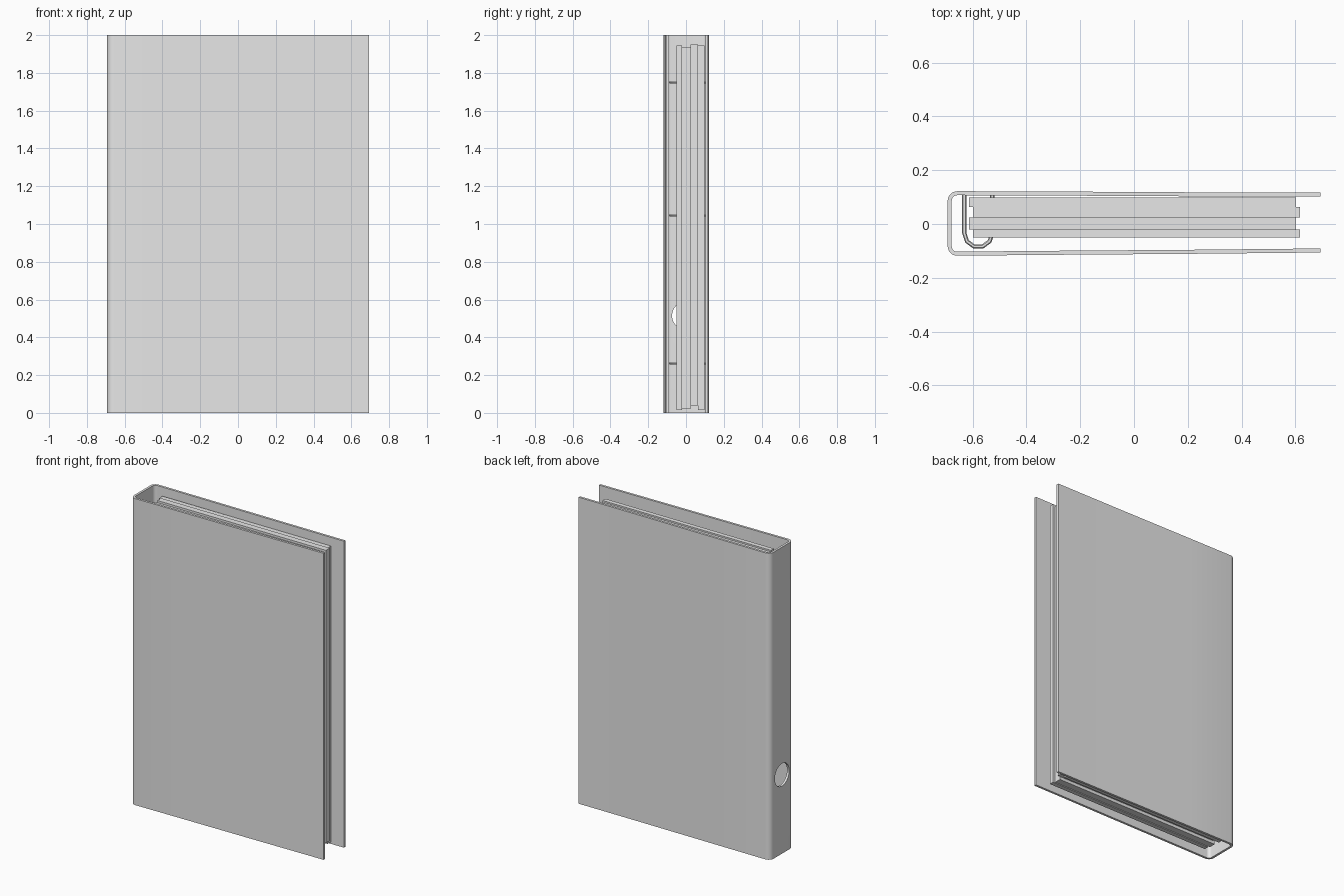
import bpy, bmesh, math

if "Cube" in bpy.data.objects:
    bpy.data.objects.remove(bpy.data.objects["Cube"])

grey = bpy.data.materials.new("plain grey")
grey.diffuse_color = (0.8, 0.8, 0.8, 1)
grey.use_nodes = True
grey.node_tree.nodes["Principled BSDF"].inputs["Base Color"].default_value = grey.diffuse_color


def add_object(name, bm):
    bmesh.ops.recalc_face_normals(bm, faces=bm.faces)
    mesh = bpy.data.meshes.new(name)
    bm.to_mesh(mesh)
    bm.free()
    mesh.materials.append(grey)
    ob = bpy.data.objects.new(name, mesh)
    bpy.context.collection.objects.link(ob)
    return ob


def smooth(ob):
    bpy.ops.object.select_all(action='DESELECT')
    bpy.context.view_layer.objects.active = ob
    ob.select_set(True)
    bpy.ops.object.shade_smooth_by_angle(angle=math.radians(35))


def arc(cx, cy, r, a0, a1, n=6):
    return [(cx + r * math.cos(math.radians(a0 + (a1 - a0) * i / n)),
             cy + r * math.sin(math.radians(a0 + (a1 - a0) * i / n))) for i in range(n + 1)]


def cover_profile(inset):
    """U outline of the cover, from back edge round the spine to front edge."""
    cx, r = -0.657, 0.036 - inset
    back = [(0.693, 0.117 - inset), (0.2, 0.118 - inset), (-0.35, 0.121 - inset)]
    front = [(-0.35, -0.115 + inset), (0.2, -0.111 + inset), (0.693, -0.106 + inset)]
    return back + arc(cx, 0.086, r, 90, 180) + arc(cx, -0.082, r, 180, 270) + front


# Folded cover: outer and inner U joined and extruded to full height
outer, inner = cover_profile(0), cover_profile(0.015)
bm = bmesh.new()
rings = [[bm.verts.new((x, y, z)) for x, y in prof]
         for prof, z in ((outer, 0), (outer, 2), (inner, 2), (inner, 0))]
for a, b in zip(rings, rings[1:] + rings[:1]):
    for i in range(len(a) - 1):
        bm.faces.new((a[i], a[i + 1], b[i + 1], b[i]))
for end in (0, -1):
    bm.faces.new([r[end] for r in rings])
cover = add_object("cover", bm)

# Finger hole through the spine
bpy.ops.mesh.primitive_cylinder_add(vertices=32, radius=0.074, depth=0.08,
                                    location=(-0.69, 0, 0.515), rotation=(0, math.pi / 2, 0))
cutter = bpy.context.object
cutter.name = "finger_hole_cutter"
cutter.hide_render = True
mod = cover.modifiers.new("finger_hole", 'BOOLEAN')
mod.object, mod.operation, mod.solver = cutter, 'DIFFERENCE', 'EXACT'
bpy.context.view_layer.objects.active = cover
bpy.ops.object.modifier_apply(modifier=mod.name)
bpy.data.objects.remove(cutter)
smooth(cover)

# Four staggered paper stacks: x0, x1, y0, y1, z0, z1
stacks = [(-0.599, 0.618, -0.051, -0.021, 0.015, 1.946),
          (-0.613, 0.602, -0.021, 0.024, 0.020, 1.936),
          (-0.599, 0.618, 0.024, 0.063, 0.040, 1.950),
          (-0.613, 0.602, 0.063, 0.098, 0.015, 1.946)]
for k, (x0, x1, y0, y1, z0, z1) in enumerate(stacks):
    bm = bmesh.new()
    bmesh.ops.create_cube(bm, size=1)
    for v in bm.verts:
        v.co = (x1 if v.co.x > 0 else x0, y1 if v.co.y > 0 else y0, z1 if v.co.z > 0 else z0)
    add_object(f"paper_stack_{k + 1}", bm)

# Three U-shaped binder rings standing on the back cover
path = [(-0.631, 0.108)] + arc(-0.579, -0.034, 0.052, 180, 360, 5) + [(-0.527, 0.108)]
for k, z in enumerate((0.262, 1.046, 1.75)):
    curve = bpy.data.curves.new("ring_path", 'CURVE')
    curve.dimensions = '3D'
    curve.bevel_depth, curve.bevel_resolution = 0.008, 1
    curve.use_fill_caps = True
    spline = curve.splines.new('POLY')
    spline.points.add(len(path) - 1)
    for p, (x, y) in zip(spline.points, path):
        p.co = (x, y, z, 1)
    curve.materials.append(grey)
    ring = bpy.data.objects.new(f"binder_ring_{k + 1}", curve)
    bpy.context.collection.objects.link(ring)
    bpy.ops.object.select_all(action='DESELECT')
    bpy.context.view_layer.objects.active = ring
    ring.select_set(True)
    bpy.ops.object.convert(target='MESH')
    smooth(bpy.context.object)
